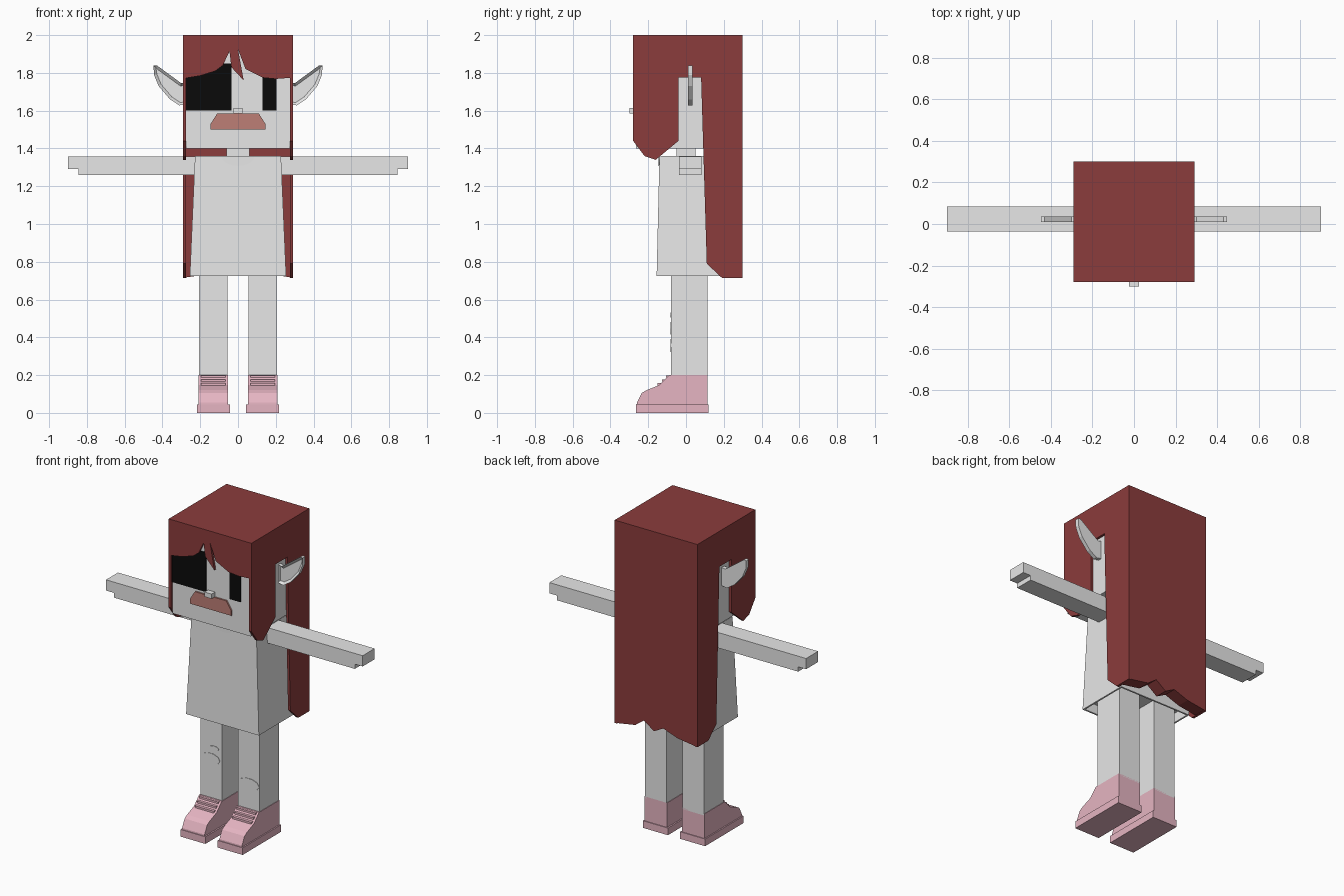
import bpy
import bmesh
from math import cos, sin, pi

old = bpy.data.objects.get("Cube")
if old:
    bpy.data.objects.remove(old, do_unlink=True)


def material(name, color):
    mat = bpy.data.materials.new(name)
    mat.use_nodes = True
    mat.diffuse_color = (*color, 1)
    mat.node_tree.nodes["Principled BSDF"].inputs["Base Color"].default_value = (*color, 1)
    return mat


grey = material("pale grey", (0.8, 0.8, 0.8))
red = material("hair red", (0.26, 0.045, 0.045))
black = material("eye black", (0.003, 0.003, 0.003))
pink = material("shoe pink", (0.79, 0.46, 0.54))
brown = material("lip brown", (0.51, 0.21, 0.18))


def finish(name, bm, mat):
    bmesh.ops.recalc_face_normals(bm, faces=bm.faces)
    mesh = bpy.data.meshes.new(name)
    bm.to_mesh(mesh)
    bm.free()
    mesh.materials.append(mat)
    obj = bpy.data.objects.new(name, mesh)
    bpy.context.collection.objects.link(obj)
    return obj


def prism_mesh(points, axis, lo, hi):
    """Extrude an outline in the (y, z) or (x, z) plane along x or y."""
    bm = bmesh.new()
    place = (lambda p, d: (d, *p)) if axis == "x" else (lambda p, d: (p[0], d, p[1]))
    face = bm.faces.new([bm.verts.new(place(p, lo)) for p in points])
    new = bmesh.ops.extrude_face_region(bm, geom=[face])["geom"]
    shift = place((0, 0), hi - lo)
    bmesh.ops.translate(bm, vec=shift, verts=[v for v in new if isinstance(v, bmesh.types.BMVert)])
    bmesh.ops.recalc_face_normals(bm, faces=bm.faces)
    return bm


def prism(name, points, axis, lo, hi, mat):
    return finish(name, prism_mesh(points, axis, lo, hi), mat)


def box(name, x, y, z, mat):
    return prism(name, [(x[0], z[0]), (x[1], z[0]), (x[1], z[1]), (x[0], z[1])], "y", *y, mat)


def oval(cx, cz, rx, rz, start=0, end=2 * pi, n=10):
    return [(cx + rx * cos(start + (end - start) * i / n),
             cz + rz * sin(start + (end - start) * i / n)) for i in range(n)]


def span(side, a, b):
    return sorted((side * a, side * b))


# Head, neck and face
box("head", (-0.275, 0.275), (-0.265, 0.28), (1.4, 1.98), grey)
box("neck", (-0.06, 0.06), (-0.05, 0.05), (1.34, 1.42), grey)
box("right_eye", (-0.275, -0.035), (-0.27, -0.264), (1.6, 1.85), black)
box("left_eye", (0.13, 0.205), (-0.27, -0.264), (1.6, 1.79), black)
box("nose", (-0.025, 0.025), (-0.3, -0.26), (1.585, 1.615), grey)
prism("mouth", [(-0.145, 1.5), (0.145, 1.5), (0.145, 1.53), (0.11, 1.585),
                (-0.11, 1.585), (-0.145, 1.53)], "y", -0.275, -0.264, brown)

# Hair: cap, fringe, side curtains and long back
box("hair_cap", (-0.29, 0.29), (-0.28, 0.3), (1.97, 2), red)
prism("hair_fringe", [(-0.29, 1.99), (-0.29, 1.77), (-0.2, 1.785), (-0.12, 1.81),
                      (-0.08, 1.84), (-0.045, 1.915), (-0.035, 1.83), (0.03, 1.76),
                      (0, 1.925), (0.04, 1.82), (0.13, 1.775), (0.2, 1.768),
                      (0.29, 1.775), (0.29, 1.99)], "y", -0.28, -0.264, red)
curtain = [(-0.28, 1.99), (-0.28, 1.44), (-0.22, 1.36), (-0.16, 1.34), (-0.04, 1.44),
           (-0.04, 1.775), (0.08, 1.775), (0.11, 0.79), (0.19, 0.715), (0.3, 0.715), (0.3, 1.99)]
for side, label in ((1, "left"), (-1, "right")):
    prism(label + "_hair_curtain", curtain, "x", *span(side, 0.274, 0.29), red)
prism("hair_back", [(0.285, 1.99), (0.285, 0.716), (0.145, 0.74), (0.085, 0.785), (0.015, 0.735),
                    (-0.05, 0.77), (-0.15, 0.735), (-0.285, 0.716), (-0.285, 1.99)],
      "y", 0.22, 0.3, red)

# Dress: tapered body with a hollow underside
bm = bmesh.new()
bmesh.ops.create_cube(bm, size=1)
for v in bm.verts:
    top = v.co.z > 0
    v.co.x *= 0.455 if top else 0.51
    v.co.y = v.co.y * (0.315 if top else 0.345) + 0.017
    v.co.z = 1.36 if top else 0.725
under = min(bm.faces, key=lambda f: f.calc_center_median().z)
bmesh.ops.inset_region(bm, faces=[under], thickness=0.015)
hollow = bmesh.ops.extrude_face_region(bm, geom=[under])["geom"]
bmesh.ops.translate(bm, vec=(0, 0, 0.06), verts=[v for v in hollow if isinstance(v, bmesh.types.BMVert)])
if under.is_valid:
    bmesh.ops.delete(bm, geom=[under], context="FACES")
finish("dress", bm, grey)
prism("neckline", oval(0, 1.358, 0.085, 0.05, pi, 2 * pi) + [(0.085, 1.358)],
      "y", -0.145, -0.138, grey)

# Paired parts
ear = [(0.27, 1.75), (0.3, 1.745), (0.43, 1.84), (0.447, 1.838), (0.445, 1.79),
       (0.42, 1.73), (0.36, 1.66), (0.31, 1.628), (0.27, 1.635)]
upper = [(-0.262, 0.03), (-0.26, 0.055), (-0.235, 0.105), (-0.21, 0.12), (-0.14, 0.148),
         (-0.09, 0.2), (0.115, 0.2), (0.115, 0.03)]
arm = [(0.22, 1.26), (0.845, 1.26), (0.845, 1.29), (0.9, 1.29), (0.9, 1.358), (0.22, 1.358)]
for side, label in ((1, "left"), (-1, "right")):
    # Pointed ear with a recessed front
    bm = prism_mesh([(side * x, z) for x, z in ear], "y", 0.01, 0.035)
    front = min(bm.faces, key=lambda f: f.calc_center_median().y)
    bmesh.ops.inset_region(bm, faces=[front], thickness=0.016)
    bmesh.ops.translate(bm, vec=(0, 0.014, 0), verts=front.verts)
    finish(label + "_ear", bm, grey)

    # Arm with a stepped hand
    prism(label + "_arm", [(side * x, z) for x, z in arm], "y", -0.037, 0.083, grey)

    # Leg and shoe
    box(label + "_leg", span(side, 0.055, 0.207), (-0.08, 0.115), (0.19, 0.79), grey)
    box(label + "_sole", span(side, 0.043, 0.218), (-0.265, 0.12), (0, 0.045), pink)
    prism(label + "_shoe", upper, "x", *span(side, 0.052, 0.21), pink)
    for i in range(3):
        y, z = -0.15 + i * 0.022, 0.145 + i * 0.021
        box(f"{label}_lace_{i + 1}", span(side, 0.065, 0.197), (y, y + 0.03), (z, z + 0.012), pink)

# Knee patches
for name, shape in (("right_knee_patch", oval(-0.135, 0.447, 0.065, 0.035)),
                    ("right_small_patch", oval(-0.11, 0.518, 0.032, 0.015)),
                    ("left_knee_patch", oval(0.135, 0.357, 0.07, 0.036))):
    prism(name, shape, "y", -0.083, -0.078, grey)
